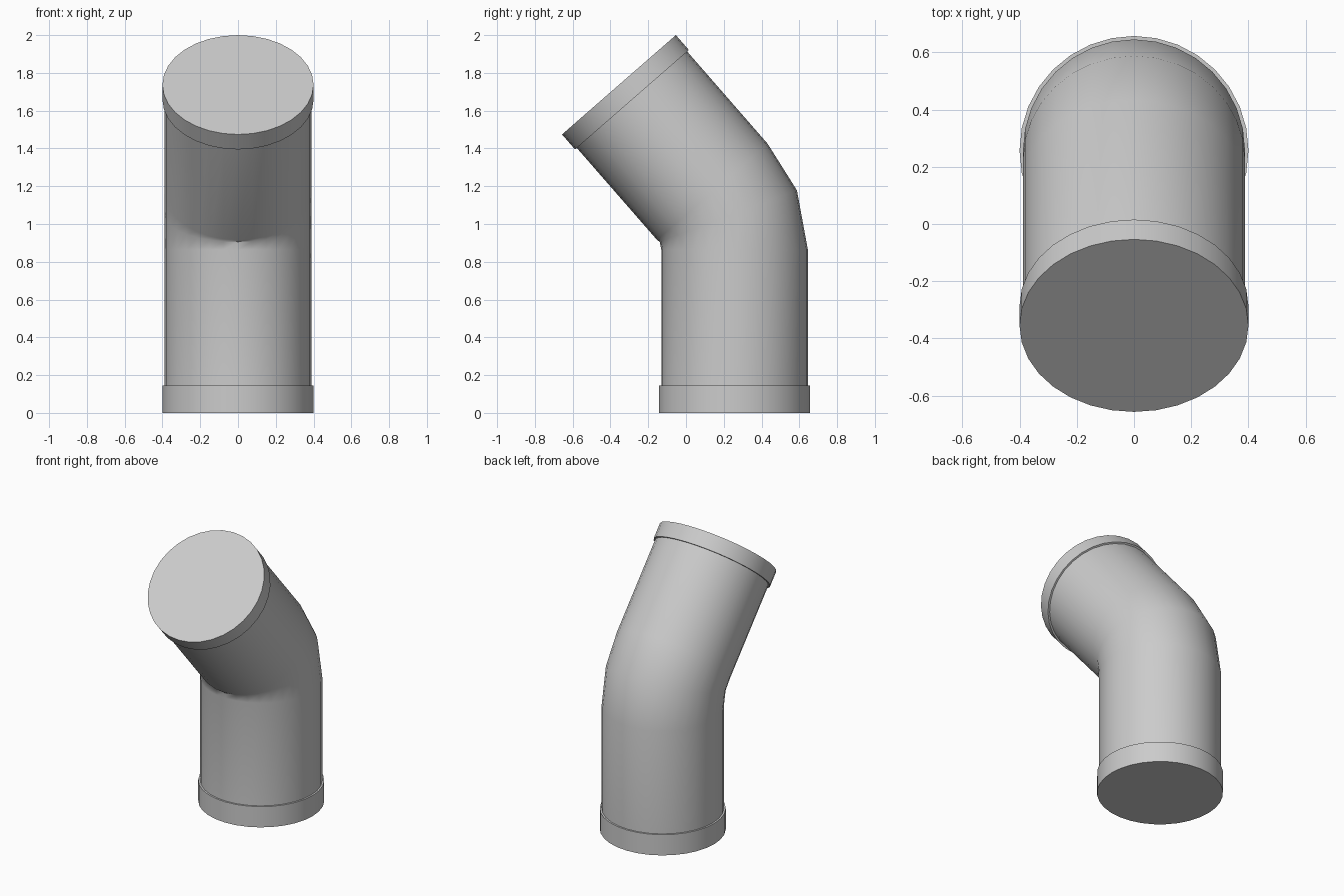
import bpy, bmesh, math
from mathutils import Vector

if "Cube" in bpy.data.objects:
    bpy.data.objects.remove(bpy.data.objects["Cube"])

SIDES = 32
BEND = math.radians(41.1)
PIPE_R, COLLAR_R = 0.388, 0.4
BASE_Y = 0.257
TOP = Vector((0, -0.355, 1.737))
AXIS = Vector((0, -math.sin(BEND), math.cos(BEND)))


def tube(name, stations, radius, capped):
    """Sweep a circle through stations of (centre, tilt towards the front)."""
    bm = bmesh.new()
    rings = []
    for centre, tilt in stations:
        side = Vector((0, math.cos(tilt), math.sin(tilt)))
        ring = []
        for i in range(SIDES):
            a = 2 * math.pi * i / SIDES
            p = Vector(centre) + radius * (math.cos(a) * Vector((1, 0, 0)) + math.sin(a) * side)
            ring.append(bm.verts.new(p))
        rings.append(ring)
    for lo, hi in zip(rings, rings[1:]):
        for i in range(SIDES):
            j = (i + 1) % SIDES
            bm.faces.new((lo[i], lo[j], hi[j], hi[i]))
    if capped:
        bm.faces.new(rings[0][::-1])
        bm.faces.new(rings[-1])
    mesh = bpy.data.meshes.new(name)
    bm.to_mesh(mesh)
    bm.free()
    obj = bpy.data.objects.new(name, mesh)
    bpy.context.collection.objects.link(obj)
    bpy.ops.object.select_all(action='DESELECT')
    obj.select_set(True)
    bpy.context.view_layer.objects.active = obj
    bpy.ops.object.shade_smooth_by_angle(angle=math.radians(40))
    return obj


# Bottom collar, standing on the ground
tube("bottom_collar", [((0, BASE_Y, 0), 0), ((0, BASE_Y, 0.145), 0)], COLLAR_R, True)

# Top collar, tilted with the bend
top_joint = TOP - AXIS * 0.105
tube("top_collar", [(top_joint, BEND), (TOP, BEND)], COLLAR_R, True)

# Pipe with a two-segment elbow
tube("elbow_pipe", [
    ((0, BASE_Y, 0.145), 0),
    ((0, BASE_Y, 0.865), 0),
    ((0, 0.224, 1.042), BEND / 2),
    (TOP - AXIS * 0.752, BEND),
    (top_joint, BEND),
], PIPE_R, False)
